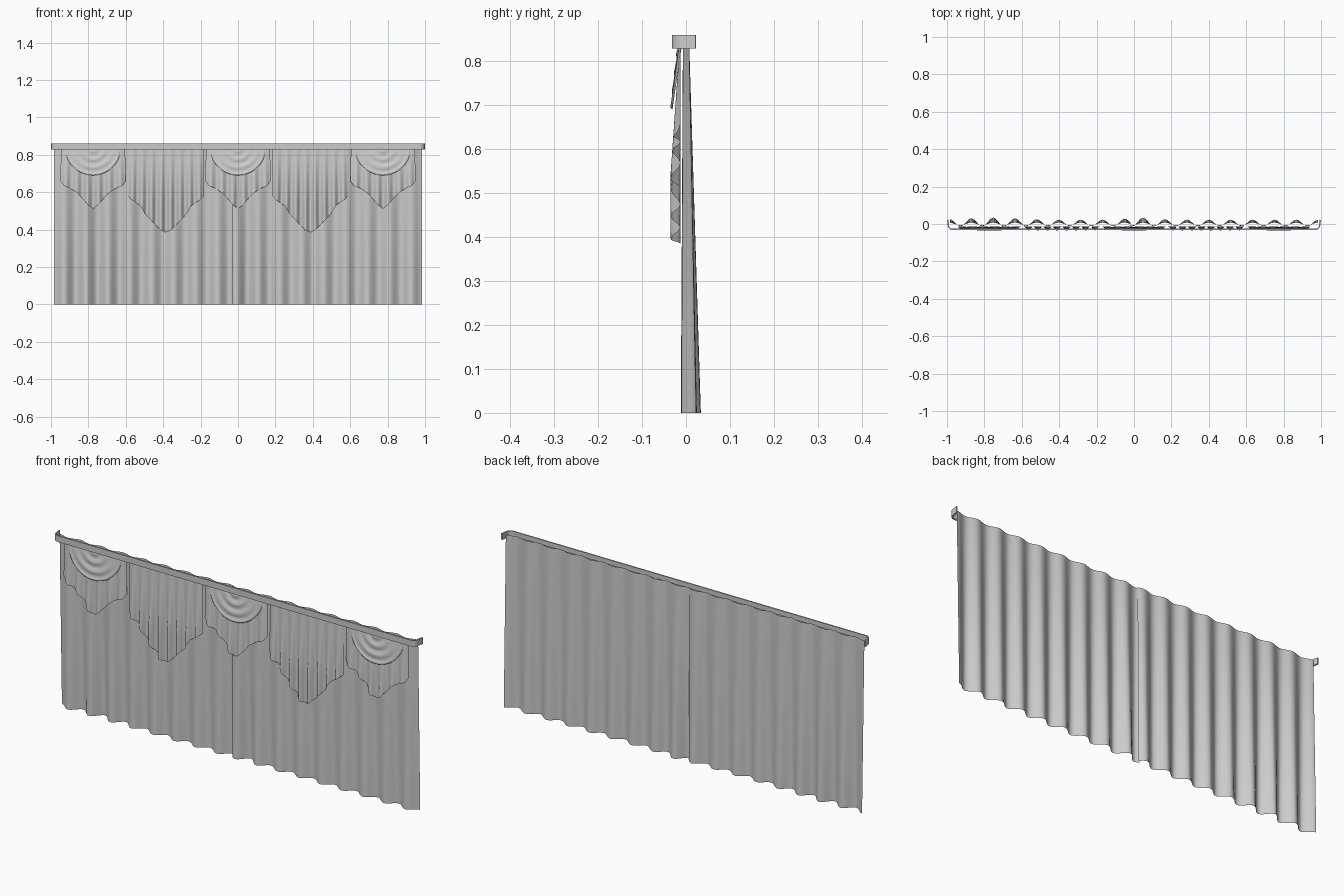
import bpy
from math import sin, cos, pi

if "Cube" in bpy.data.objects:
    bpy.data.objects.remove(bpy.data.objects["Cube"])


def sheet(name, nu, nv, f):
    """Cloth sheet from a function f(u, v) -> (x, y, z), u and v in 0..1."""
    verts = [f(i / nu, j / nv) for j in range(nv + 1) for i in range(nu + 1)]
    w = nu + 1
    faces = [(j * w + i, j * w + i + 1, (j + 1) * w + i + 1, (j + 1) * w + i)
             for j in range(nv) for i in range(nu)]
    me = bpy.data.meshes.new(name)
    me.from_pydata(verts, [], faces)
    ob = bpy.data.objects.new(name, me)
    bpy.context.collection.objects.link(ob)
    for p in me.polygons:
        p.use_smooth = True
    return ob


def interp(points, x):
    """Linear interpolation through the given (x, z) points."""
    for (x0, z0), (x1, z1) in zip(points, points[1:]):
        if x <= x1:
            return z0 + (z1 - z0) * (x - x0) / (x1 - x0)
    return points[-1][1]


# Two pleated main curtains meeting just off the middle
def curtain(x0, x1, peak):
    def f(u, v):
        x = x0 + (x1 - x0) * u
        s = 1 - v
        wave = cos(2 * pi * (x - peak) / 0.117)
        # the folds near the left end and the middle hang deeper
        deep = max(0, 1 - abs(x + 0.75) / 0.3, 1 - abs(x - 0.04) / 0.15)
        amp = 0.007 + (0.010 + 0.006 * deep) * s
        return x, (0.006 + 0.005 * deep) * s + amp * wave, 0.851 * v
    return f


sheet("curtain_left", 136, 8, curtain(-0.985, -0.02, -0.87))
sheet("curtain_right", 136, 8, curtain(-0.03, 0.985, 0.4))


# Pleated valance tails with pointed, stepped hems
def tail(cx, half, hem, folds):
    def f(u, v):
        a = 2 * u - 1
        z_hem = interp(hem, abs(a))
        z = z_hem + (0.845 - z_hem) * v
        d = min(1, (0.845 - z) / 0.3)
        y = -0.013 - 0.011 * d + (0.001 + 0.010 * d) * cos(2 * pi * folds * a)
        x = cx + a * half * (1 - 0.015 * v)
        return x, y, z
    return f


small_hem = [(0, 0.512), (0.15, 0.53), (0.38, 0.578), (0.5, 0.598),
             (0.72, 0.622), (0.9, 0.635), (1, 0.66)]
large_hem = [(0, 0.385), (0.12, 0.395), (0.46, 0.465), (0.56, 0.49),
             (0.68, 0.53), (0.9, 0.56), (1, 0.58)]
for cx, side in ((-0.775, "left"), (0, "middle"), (0.775, "right")):
    sheet("small_tail_" + side, 80, 10, tail(cx, 0.174, small_hem, 3))
for cx, side in ((-0.386, "left"), (0.386, "right")):
    sheet("large_tail_" + side, 96, 12, tail(cx, 0.204, large_hem, 4))


# Half-round swags with concentric draped folds and a rolled lower edge
def swag(cx):
    def f(u, v):
        a = pi * (1 + u)
        r = max(0.01, 1 - v)
        drop = -sin(a)
        curl = 0.006 if v == 0 else 0
        y = -0.015 - 0.017 * r * drop - 0.005 * sin(r * 3.5 * pi) ** 2 * drop + curl
        return cx + 0.15 * r * cos(a), y, 0.84 - 0.15 * r * drop
    return f


for cx, side in ((-0.775, "left"), (0, "middle"), (0.775, "right")):
    sheet("swag_" + side, 20, 28, swag(cx))

# Curtain rail: thin strip with rounded corners returning to the wall
path = [(1.0, 0.022)]
path += [(0.97 + 0.026 * cos(t * pi / 10), -0.006 - 0.026 * sin(t * pi / 10))
         for t in range(6)]
path += [(-x, y) for x, y in reversed(path)]
n = len(path)
verts = [(x, y, z) for z in (0.829, 0.86) for x, y in path]
me = bpy.data.meshes.new("curtain_rail")
me.from_pydata(verts, [], [(i + 1, i, n + i, n + i + 1) for i in range(n - 1)])
rail = bpy.data.objects.new("curtain_rail", me)
bpy.context.collection.objects.link(rail)
mod = rail.modifiers.new("thickness", 'SOLIDIFY')
mod.thickness = 0.007
mod.offset = -1
